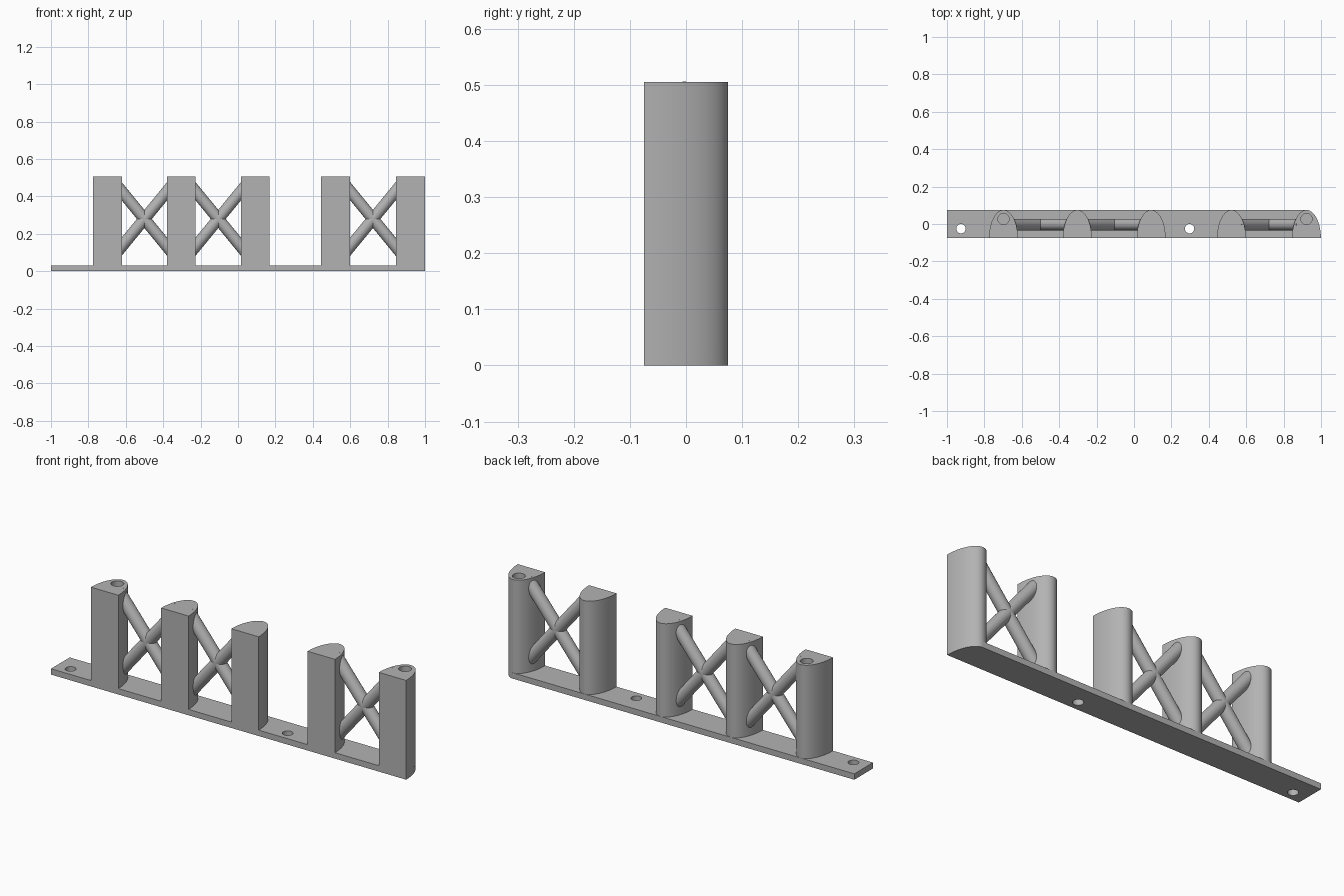
import bpy, bmesh
from math import cos, sin, pi

if "Cube" in bpy.data.objects:
    bpy.data.objects.remove(bpy.data.objects["Cube"])

HEIGHT, PLATE, HALF_Y, POST_R = 0.505, 0.03, 0.075, 0.077
POSTS = [-0.698, -0.303, 0.092, 0.521, 0.922]

grey = bpy.data.materials.new("plain grey")
grey.use_nodes = True
colour = (0.45, 0.45, 0.45, 1)
grey.diffuse_color = colour
grey.node_tree.nodes["Principled BSDF"].inputs["Base Color"].default_value = colour


def add_object(name, bm):
    bmesh.ops.recalc_face_normals(bm, faces=bm.faces)
    mesh = bpy.data.meshes.new(name)
    bm.to_mesh(mesh)
    bm.free()
    mesh.materials.append(grey)
    obj = bpy.data.objects.new(name, mesh)
    bpy.context.collection.objects.link(obj)
    return obj


def extrude_profile(name, points, height):
    bm = bmesh.new()
    face = bm.faces.new([bm.verts.new((x, y, 0)) for x, y in points])
    top = bmesh.ops.extrude_face_region(bm, geom=[face])["geom"]
    bmesh.ops.translate(bm, vec=(0, 0, height),
                        verts=[v for v in top if isinstance(v, bmesh.types.BMVert)])
    return add_object(name, bm)


def arch(x, start=0.0, end=pi, steps=40):
    """Half-ellipse outline, flat on the front and round at the back."""
    angles = [start + (end - start) * i / steps for i in range(steps + 1)]
    return [(x + POST_R * cos(a), -HALF_Y + 2 * HALF_Y * sin(a)) for a in angles]


def drill(obj, x, y, radius, bottom, top):
    bpy.ops.mesh.primitive_cylinder_add(vertices=40, radius=radius, depth=top - bottom,
                                        location=(x, y, (top + bottom) / 2))
    cutter = bpy.context.object
    cutter.hide_render = True
    cutter.data.materials.append(grey)
    mod = obj.modifiers.new("hole", 'BOOLEAN')
    mod.operation, mod.solver, mod.object = 'DIFFERENCE', 'EXACT', cutter
    bpy.context.view_layer.objects.active = obj
    bpy.ops.object.modifier_apply(modifier=mod.name)
    bpy.data.objects.remove(cutter)


def brace(name, x, direction, radius=0.031, reach=0.146, slope=1.22, sides=32):
    """Slanted round bar whose ends are cut upright inside the posts."""
    bm = bmesh.new()
    stretch = (1 + slope ** 2) ** 0.5
    rings = []
    for dx in (-reach, reach):
        rings.append([bm.verts.new((x + dx, -0.003 + radius * cos(2 * pi * i / sides),
                                    0.279 + direction * slope * dx
                                    + radius * stretch * sin(2 * pi * i / sides)))
                      for i in range(sides)])
    for i in range(sides):
        j = (i + 1) % sides
        bm.faces.new((rings[0][i], rings[0][j], rings[1][j], rings[1][i]))
    for ring in rings:
        bm.faces.new(ring)
    return add_object(name, bm)


parts = []

# Base plate with its rounded end and two screw holes
plate = extrude_profile("base_plate", [(-1, -HALF_Y)] + arch(POSTS[-1], 0, pi / 2)
                        + [(-1, HALF_Y)], PLATE)
for x in (-0.925, 0.297):
    drill(plate, x, -0.025, 0.025, -0.1, 0.1)
parts.append(plate)

# Upright posts, the outer two with a blind hole in the top
for i, x in enumerate(POSTS):
    post = extrude_profile(f"post_{i + 1}", arch(x), HEIGHT)
    if i in (0, len(POSTS) - 1):
        drill(post, x, 0.027, 0.03, HEIGHT - 0.12, HEIGHT + 0.1)
    # Stand the post on the plate
    for v in post.data.vertices:
        if v.co.z < 0.001:
            v.co.z = PLATE
    parts.append(post)

# Crossed braces between neighbouring posts
for i in (0, 1, 3):
    middle = (POSTS[i] + POSTS[i + 1]) / 2
    for label, direction in (("rising", 1), ("falling", -1)):
        parts.append(brace(f"{label}_brace_{i + 1}", middle, direction))

# Smooth the round walls and keep the edges sharp
bpy.ops.object.select_all(action='DESELECT')
for obj in parts:
    obj.select_set(True)
bpy.context.view_layer.objects.active = parts[0]
bpy.ops.object.shade_smooth_by_angle(angle=pi / 6)
